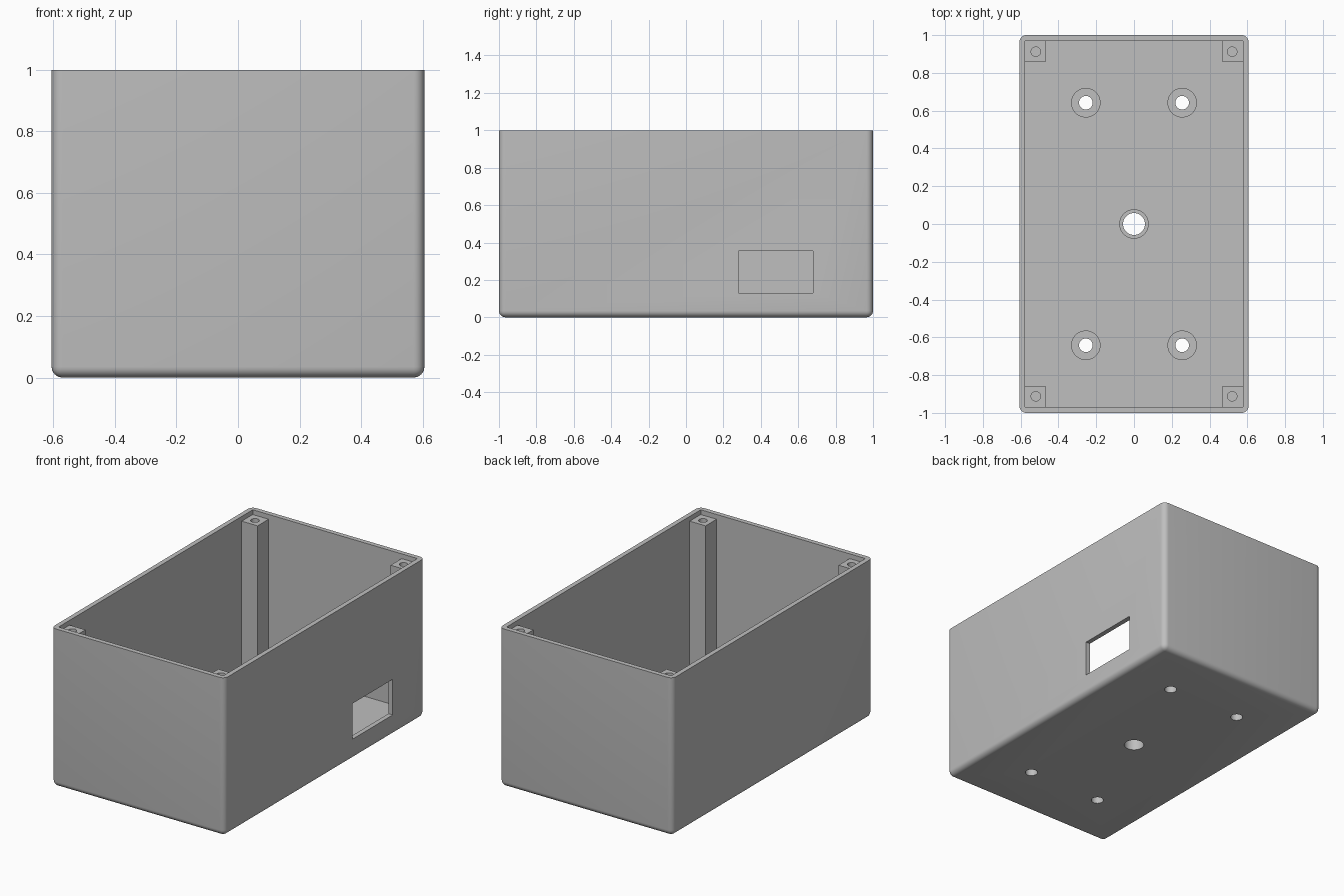
import bpy, bmesh

if "Cube" in bpy.data.objects:
    bpy.data.objects.remove(bpy.data.objects["Cube"])

W, L, H = 0.606, 1.0, 1.0      # half width, half length, height
WALL, FLOOR = 0.03, 0.03
RADIUS = 0.035                 # outer edge rounding


def box(name, x0, x1, y0, y1, z0, z1):
    bpy.ops.mesh.primitive_cube_add(size=1, location=((x0 + x1) / 2, (y0 + y1) / 2, (z0 + z1) / 2))
    ob = bpy.context.object
    ob.name = name
    ob.scale = (x1 - x0, y1 - y0, z1 - z0)
    bpy.ops.object.transform_apply(location=True, rotation=True, scale=True)
    return ob


def cylinder(name, x, y, r, z0, z1):
    bpy.ops.mesh.primitive_cylinder_add(vertices=40, radius=r, depth=z1 - z0, location=(x, y, (z0 + z1) / 2))
    ob = bpy.context.object
    ob.name = name
    bpy.ops.object.transform_apply(location=True, rotation=True, scale=True)
    return ob


def combine(body, tool, operation):
    mod = body.modifiers.new(operation, 'BOOLEAN')
    mod.operation = operation
    mod.solver = 'EXACT'
    mod.object = tool
    bpy.context.view_layer.objects.active = body
    bpy.ops.object.modifier_apply(modifier=mod.name)
    bpy.data.objects.remove(tool, do_unlink=True)


# Outer block, rounded on every edge except the open rim
case = box("enclosure_case", -W, W, -L, L, 0, H)
bm = bmesh.new()
bm.from_mesh(case.data)
edges = [e for e in bm.edges if min(v.co.z for v in e.verts) < H / 2]
bmesh.ops.bevel(bm, geom=edges, offset=RADIUS, segments=6, profile=0.5, affect='EDGES')
bm.to_mesh(case.data)
bm.free()

# Hollow interior
combine(case, box("cavity", -W + WALL, W - WALL, -L + WALL, L - WALL, FLOOR, H + 0.2), 'DIFFERENCE')

corners = [(sx, sy) for sx in (-1, 1) for sy in (-1, 1)]
mounts = [(sx * 0.255, sy * 0.642, 0.036) for sx, sy in corners] + [(0, 0, 0.058)]

# Lid screw posts in the corners
for sx, sy in corners:
    xs = sorted((sx * 0.465, sx * (W - 0.015)))
    ys = sorted((sy * 0.86, sy * (L - 0.015)))
    combine(case, box("post", *xs, *ys, 0.015, 0.97), 'UNION')
    combine(case, cylinder("post_hole", sx * 0.52, sy * 0.912, 0.025, 0.67, 1.05), 'DIFFERENCE')

# Round floor standoffs, drilled right through
for x, y, r in mounts:
    combine(case, cylinder("standoff", x, y, 0.078, 0.015, 0.09), 'UNION')
    combine(case, cylinder("drill", x, y, r, -0.1, 0.3), 'DIFFERENCE')

# Connector window in the right wall
combine(case, box("window", W - 0.1, W + 0.1, 0.28, 0.68, 0.13, 0.355), 'DIFFERENCE')

# Plain grey plastic
grey = bpy.data.materials.new("grey_plastic")
grey.diffuse_color = (0.52, 0.52, 0.52, 1)
grey.use_nodes = True
grey.node_tree.nodes["Principled BSDF"].inputs["Base Color"].default_value = grey.diffuse_color
case.data.materials.clear()
case.data.materials.append(grey)

bpy.ops.object.select_all(action='DESELECT')
case.select_set(True)
bpy.context.view_layer.objects.active = case
bpy.ops.object.shade_smooth_by_angle()
